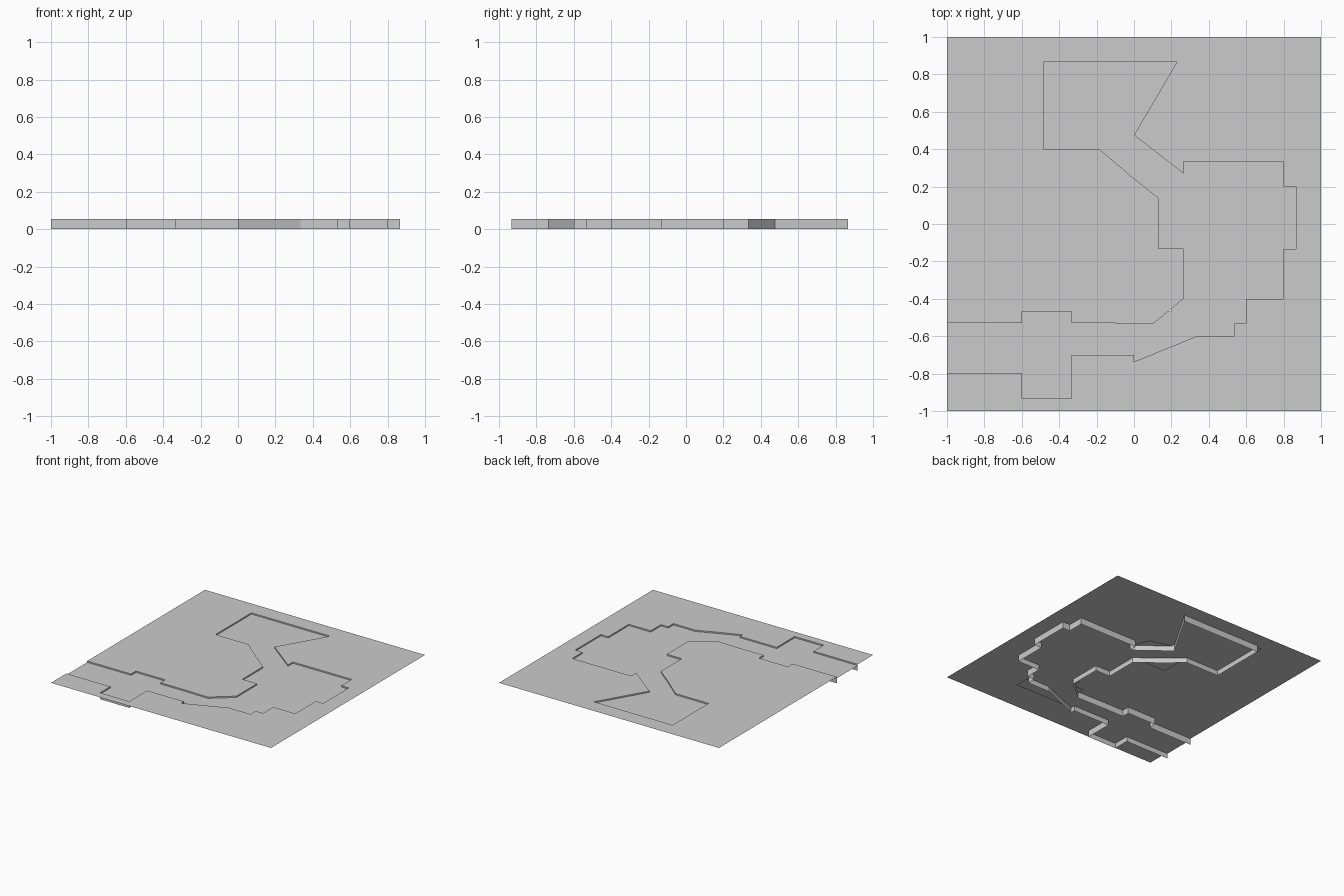
import bpy, bmesh

cube = bpy.data.objects.get("Cube")
if cube:
    bpy.data.objects.remove(cube, do_unlink=True)

GROUND_Z, FLOOR_Z = 0.053, 0.042

stone = bpy.data.materials.new("stone_grey")
stone.use_nodes = True
stone.diffuse_color = (0.6, 0.6, 0.6, 1)
stone.node_tree.nodes["Principled BSDF"].inputs["Base Color"].default_value = (0.6, 0.6, 0.6, 1)


def make_object(name, bm):
    mesh = bpy.data.meshes.new(name)
    bm.to_mesh(mesh)
    bm.free()
    mesh.materials.append(stone)
    obj = bpy.data.objects.new(name, mesh)
    bpy.context.collection.objects.link(obj)
    return obj


def flat_sheet(name, points, z):
    """One flat concave face, cut into triangles, facing up."""
    bm = bmesh.new()
    face = bm.faces.new([bm.verts.new((x, y, z)) for x, y in points])
    face.normal_update()
    if face.normal.z < 0:
        face.normal_flip()
    bmesh.ops.triangulate(bm, faces=[face], ngon_method='EAR_CLIP')
    return make_object(name, bm)


def wall_strip(name, points, bottom, top):
    """Thin upright wall along an open path, facing the inside."""
    bm = bmesh.new()
    path = [bm.verts.new((x, y, bottom)) for x, y in points]
    edges = [bm.edges.new(pair) for pair in zip(path, path[1:])]
    new = bmesh.ops.extrude_edge_only(bm, edges=edges)["geom"]
    for v in new:
        if isinstance(v, bmesh.types.BMVert):
            v.co.z = top
    bmesh.ops.recalc_face_normals(bm, faces=bm.faces)
    bm.normal_update()
    # The first wall runs along the north side of the entry, so it faces south
    bm.faces.ensure_lookup_table()
    first = min(bm.faces, key=lambda f: (f.calc_center_median() - path[0].co).length)
    if first.normal.y > 0:
        bmesh.ops.reverse_faces(bm, faces=bm.faces)
    return make_object(name, bm)


# Outline of the sunken area, in stretches between the cut corners
entry_north = [(-1, -.53), (-.6, -.53), (-.6, -.467), (-.335, -.467),
               (-.335, -.53), (-.13, -.53), (.1, -.535)]
west_side = [(.265, -.4), (.265, -.13), (.13, -.13), (.13, .14)]
upper_room_west = [(-.185, .4), (-.485, .4), (-.485, .867)]
upper_room_east = [(.23, .867), (0, .475)]
main_room = [(.265, .27), (.265, .335), (.8, .335), (.8, .2), (.867, .2),
             (.867, -.133), (.8, -.133), (.8, -.4), (.6, -.4), (.6, -.533),
             (.535, -.533), (.535, -.6), (.335, -.6)]
entry_south = [(0, -.737), (0, -.7), (-.335, -.7), (-.335, -.933),
               (-.6, -.933), (-.6, -.8), (-1, -.8)]

outline = entry_north + west_side + [(-.02, .26)] + upper_room_west \
    + upper_room_east + main_room + entry_south

# Floor runs past the slanted walls, out to square corners
floor_line = entry_north + [(.1, -.467), (.2, -.467), (.2, -.4)] + west_side \
    + [(-.185, .14), (-.185, .4), (-.53, .4), (-.53, .867)] + upper_room_east \
    + [(.2, .42)] + main_room[:-1] + [(.535, -.737)] + entry_south

# Ground sheet around the sunken area
flat_sheet("ground", outline + [(-1, -1), (1, -1), (1, 1), (-1, 1)], GROUND_Z)
flat_sheet("sunken_floor", floor_line, FLOOR_Z)
wall_strip("boundary_wall", outline, 0, GROUND_Z)
